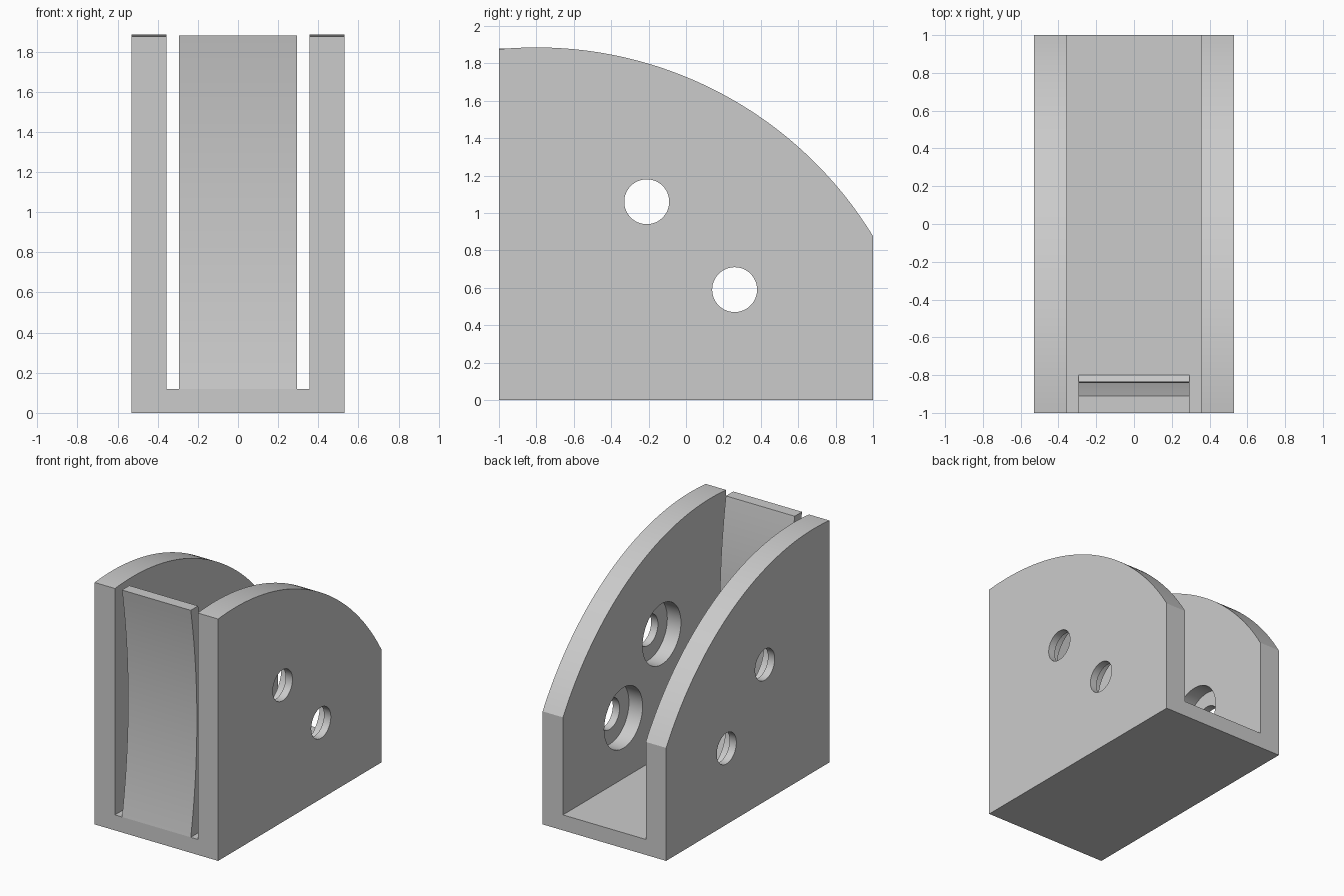
import bpy, bmesh, math
from mathutils import Matrix

old = bpy.data.objects.get("Cube")
if old:
    bpy.data.objects.remove(old, do_unlink=True)

grey = bpy.data.materials.new("plain grey")
grey.use_nodes = True
colour = (0.6, 0.6, 0.6, 1)
grey.diffuse_color = colour
grey.node_tree.nodes["Principled BSDF"].inputs["Base Color"].default_value = colour

HALF, INNER, FLOOR = 0.53, 0.355, 0.12
TOP, PEAK_Y, RADIUS = 1.885, -0.8, 2.11


def add_object(name, bm):
    bmesh.ops.recalc_face_normals(bm, faces=bm.faces)
    mesh = bpy.data.meshes.new(name)
    bm.to_mesh(mesh)
    bm.free()
    obj = bpy.data.objects.new(name, mesh)
    bpy.context.collection.objects.link(obj)
    mesh.materials.append(grey)
    return obj


def extrude_profile(name, points, half):
    """Extrude a (y, z) outline from -half to +half along x."""
    bm = bmesh.new()
    face = bm.faces.new([bm.verts.new((-half, y, z)) for y, z in points])
    out = bmesh.ops.extrude_face_region(bm, geom=[face])
    moved = [v for v in out["geom"] if isinstance(v, bmesh.types.BMVert)]
    bmesh.ops.translate(bm, verts=moved, vec=(2 * half, 0, 0))
    return add_object(name, bm)


def rod(name, y, z, radius, half):
    """Cylinder along x."""
    bm = bmesh.new()
    bmesh.ops.create_cone(bm, cap_ends=True, segments=64, radius1=radius, radius2=radius, depth=2 * half,
                          matrix=Matrix.Translation((0, y, z)) @ Matrix.Rotation(math.pi / 2, 4, "Y"))
    return add_object(name, bm)


def cut(target, cutter):
    cutter.hide_render = True
    mod = target.modifiers.new("cut", "BOOLEAN")
    mod.operation, mod.solver, mod.object = "DIFFERENCE", "EXACT", cutter
    bpy.context.view_layer.objects.active = target
    bpy.ops.object.modifier_apply(modifier=mod.name)
    bpy.data.objects.remove(cutter, do_unlink=True)


def smooth(obj):
    bpy.ops.object.select_all(action="DESELECT")
    obj.select_set(True)
    bpy.context.view_layer.objects.active = obj
    bpy.ops.object.shade_smooth_by_angle(angle=math.radians(25))


# Bracket: floor and two side walls with an arched top edge
N = 64
outline = [(-1, 0), (1, 0)]
for i in range(N + 1):
    y = 1 - 2 * i / N
    outline.append((y, TOP - RADIUS + math.sqrt(RADIUS ** 2 - (y - PEAK_Y) ** 2)))
bracket = extrude_profile("bracket", outline, HALF)
cut(bracket, extrude_profile("channel_cutter", [(-2, FLOOR), (2, FLOOR), (2, 3), (-2, 3)], INNER))

# Through holes, each counterbored from the channel side
for y, z in ((-0.21, 1.06), (0.26, 0.59)):
    cut(bracket, rod("hole_cutter", y, z, 0.12, 1))
    cut(bracket, rod("counterbore_cutter", y, z, 0.235, INNER + 0.117))
smooth(bracket)

# Bowed front plate with a sloped foot behind it
PLATE_TOP, BOW, THICK = 1.88, 0.075, 0.09
half_h = (PLATE_TOP - FLOOR) / 2
bow_r = (half_h ** 2 + BOW ** 2) / (2 * BOW)


def bow(z):
    return math.sqrt(bow_r ** 2 - (z - FLOOR - half_h) ** 2) - bow_r + BOW


heights = [FLOOR + 2 * half_h * i / 32 for i in range(33)]
foot_z = FLOOR + 0.09
front = [(-1 + bow(z), z) for z in heights]
back = [(-1 + THICK + bow(z), z) for z in reversed(heights) if z > foot_z]
foot = [(-1 + THICK + bow(foot_z), foot_z), (-0.8, FLOOR)]
smooth(extrude_profile("front_plate", front + back + foot, 0.295))
